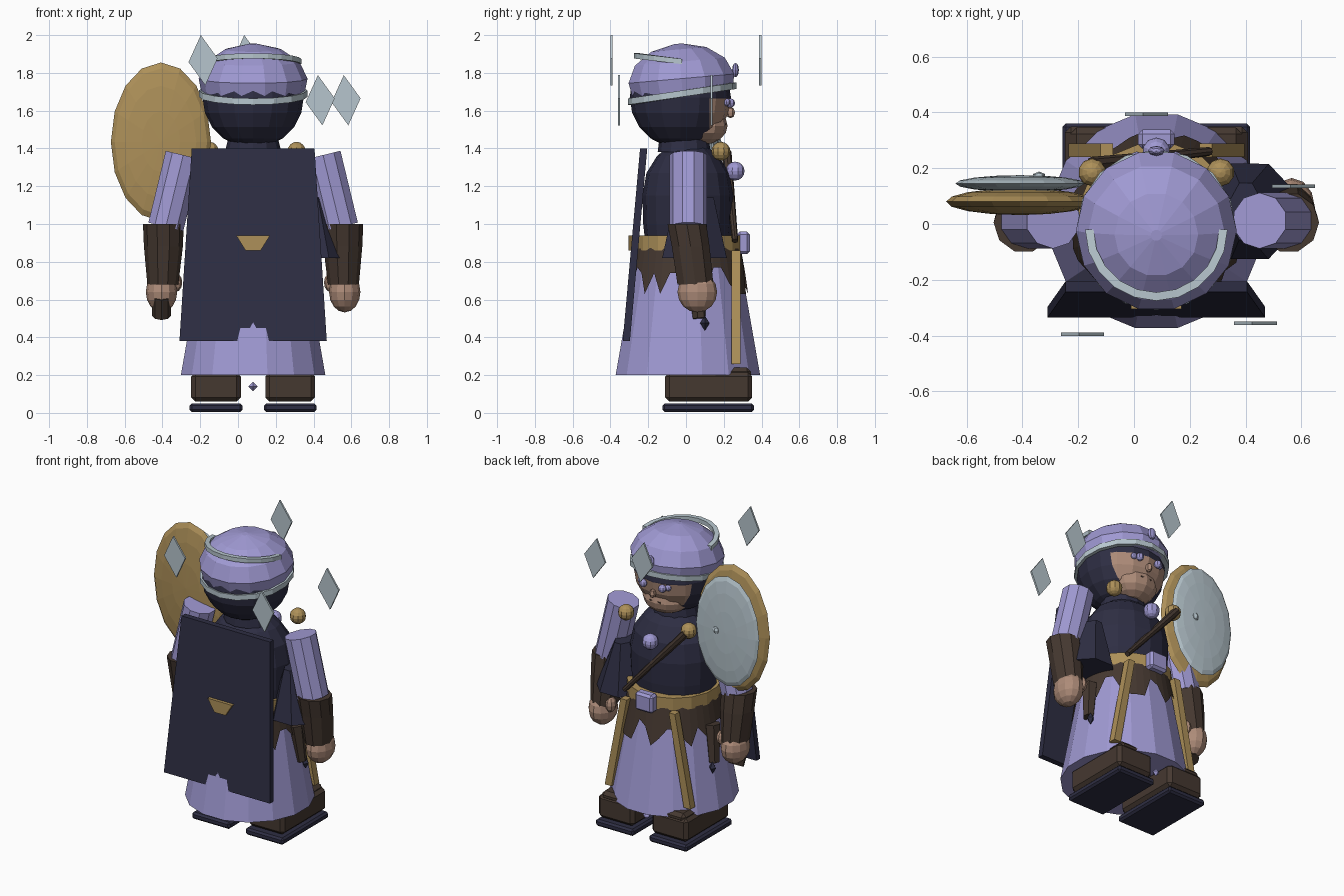
import bpy, bmesh, math, random
from mathutils import Matrix, Vector

if "Cube" in bpy.data.objects:
    bpy.data.objects.remove(bpy.data.objects["Cube"], do_unlink=True)
random.seed(4)
CX = 0.08  # middle of the figure


def material(name, *rgb):
    m = bpy.data.materials.new(name)
    m.use_nodes = True
    m.diffuse_color = (*rgb, 1)
    m.node_tree.nodes["Principled BSDF"].inputs["Base Color"].default_value = (*rgb, 1)
    return m


lavender = material("lavender cloth", 0.35, 0.32, 0.65)
navy = material("dark navy", 0.027, 0.027, 0.056)
brown = material("dark brown leather", 0.06, 0.04, 0.03)
gold = material("old gold", 0.42, 0.28, 0.10)
silver = material("pale silver", 0.47, 0.56, 0.61)
skin = material("skin", 0.42, 0.26, 0.19)


def finish(name, bm, *mats):
    bmesh.ops.recalc_face_normals(bm, faces=bm.faces)
    me = bpy.data.meshes.new(name)
    bm.to_mesh(me)
    bm.free()
    for m in mats:
        me.materials.append(m)
    ob = bpy.data.objects.new(name, me)
    bpy.context.collection.objects.link(ob)
    return ob


def loft(name, rings, n, mat, phase=0.0):
    """Stack of elliptical rings (x, y, z, rx, ry), capped at both ends."""
    bm = bmesh.new()
    loops = [[bm.verts.new((x + rx * math.cos(phase + math.tau * i / n),
                            y + ry * math.sin(phase + math.tau * i / n), z))
              for i in range(n)] for x, y, z, rx, ry in rings]
    for a, b in zip(loops, loops[1:]):
        for i in range(n):
            j = (i + 1) % n
            bm.faces.new((a[i], a[j], b[j], b[i]))
    bm.faces.new(loops[0])
    bm.faces.new(loops[-1])
    return finish(name, bm, mat)


def ball(name, loc, r, mat, u=12, v=8, upright=True):
    bm = bmesh.new()
    bmesh.ops.create_uvsphere(bm, u_segments=u, v_segments=v, radius=1)
    if not upright:
        bmesh.ops.rotate(bm, verts=bm.verts, matrix=Matrix.Rotation(math.pi / 2, 3, "X"))
    r = r if isinstance(r, tuple) else (r, r, r)
    bmesh.ops.scale(bm, vec=r, verts=bm.verts)
    bmesh.ops.translate(bm, vec=loc, verts=bm.verts)
    return finish(name, bm, mat)


def box(name, lo, hi, mat, bevel=0.0):
    lo, hi = Vector(lo), Vector(hi)
    bm = bmesh.new()
    bmesh.ops.create_cube(bm, size=1)
    bmesh.ops.scale(bm, vec=hi - lo, verts=bm.verts)
    bmesh.ops.translate(bm, vec=(lo + hi) / 2, verts=bm.verts)
    if bevel:
        bmesh.ops.bevel(bm, geom=bm.edges[:], offset=bevel, segments=1, affect="EDGES")
    return finish(name, bm, mat)


def slab(name, outline, mat, front, back):
    """Extrude an x-z outline between two depth functions of z."""
    bm = bmesh.new()
    a = [bm.verts.new((x, front(z), z)) for x, z in outline]
    b = [bm.verts.new((x, back(z), z)) for x, z in outline]
    bm.faces.new(a)
    bm.faces.new(b)
    for i in range(len(a)):
        j = (i + 1) % len(a)
        bm.faces.new((a[i], a[j], b[j], b[i]))
    return finish(name, bm, mat)


def rod(name, p, q, r1, r2, mat, n=8):
    p, q = Vector(p), Vector(q)
    bm = bmesh.new()
    bmesh.ops.create_cone(bm, cap_ends=True, segments=n, radius1=r1, radius2=r2, depth=(q - p).length)
    rot = Vector((0, 0, 1)).rotation_difference(q - p).to_matrix().to_4x4()
    bm.transform(Matrix.Translation((p + q) / 2) @ rot)
    return finish(name, bm, mat)


def band(name, centre, r, width, thick, tilt, start, end, n, mat):
    """Tilted strip of a ring between two angles."""
    bm = bmesh.new()
    rows = []
    for i in range(n + 1):
        a = start + (end - start) * i / n
        rows.append([bm.verts.new((centre[0] + rr * math.cos(a), centre[1] + rr * math.sin(a),
                                   centre[2] + tilt * math.sin(a) + dz))
                     for rr, dz in ((r, -width / 2), (r, width / 2), (r - thick, width / 2), (r - thick, -width / 2))])
    for a, b in zip(rows, rows[1:]):
        for k in range(4):
            bm.faces.new((a[k], a[(k + 1) % 4], b[(k + 1) % 4], b[k]))
    bm.faces.new(rows[0])
    bm.faces.new(rows[-1])
    return finish(name, bm, mat)


# Robe, torso, collar and belt
loft("skirt", [(CX, 0.01, 0.2, 0.39, 0.39), (CX, 0.01, 0.9, 0.265, 0.265)], 16, lavender, math.pi / 16)
loft("torso", [(CX, 0.01, z, r, r * 0.86) for z, r in
               ((0.88, 0.26), (1.0, 0.275), (1.15, 0.28), (1.27, 0.255), (1.36, 0.19), (1.41, 0.12))], 16, navy)
loft("collar", [(CX, -0.01, 1.38, 0.15, 0.14), (CX, -0.01, 1.46, 0.13, 0.13)], 12, navy)
loft("belt", [(CX, 0.01, 0.86, 0.285, 0.285), (CX, 0.01, 0.94, 0.285, 0.285)], 16, gold, math.pi / 16)
box("belt_buckle", (CX - 0.065, 0.27, 0.84), (CX + 0.065, 0.338, 0.96), lavender, 0.015)

# Ragged leather overskirt
bm = bmesh.new()
top, low = [], []
for i in range(40):
    a = math.tau * i / 40
    for row, z in ((top, 0.88), (low, random.choice((0.63, 0.68, 0.74, 0.77)))):
        r = 0.39 - (z - 0.2) * 0.1786 + 0.01
        row.append(bm.verts.new((CX + r * math.cos(a), 0.01 + r * math.sin(a), z)))
for i in range(40):
    bm.faces.new((low[i], low[i - 1], top[i - 1], top[i]))
finish("ragged_overskirt", bm, brown)

# Cape with a notched hem and a clasp
cape_y = lambda z: -0.335 + (z - 0.38) * 0.09
slab("cape", [(CX - 0.325, 1.4), (CX + 0.325, 1.4), (CX + 0.39, 0.38), (CX + 0.055, 0.38),
              (CX, 0.48), (CX - 0.055, 0.38), (CX - 0.39, 0.38)], navy, cape_y, lambda z: cape_y(z) + 0.038)
slab("cape_clasp", [(CX - 0.09, 0.94), (CX + 0.09, 0.94), (CX + 0.04, 0.86), (CX - 0.04, 0.86)],
     gold, lambda z: -0.305, lambda z: -0.265)

# Paired parts
for s, side in ((1, "left"), (-1, "right")):
    X = lambda d: CX + s * d
    x0, x1 = sorted((X(0.065), X(0.328)))
    box(side + "_boot", (x0, -0.11, 0.06), (x1, 0.35, 0.215), brown, 0.022)
    box(side + "_boot_toe", (x0 + 0.02, 0.21, 0.18), (x1 - 0.02, 0.345, 0.24), brown, 0.022)
    box(side + "_sole", (x0 - 0.008, -0.125, 0.005), (x1 + 0.008, 0.36, 0.05), navy, 0.012)
    rod(side + "_sleeve", (X(0.37), 0.012, 1.365), (X(0.462), 0.012, 0.985), 0.1, 0.1, lavender, 10)
    loft(side + "_gauntlet", [(X(0.475), 0.005, 1.0, 0.108, 0.108), (X(0.475), 0.025, 0.88, 0.103, 0.105),
                              (X(0.478), 0.05, 0.68, 0.082, 0.1)], 10, brown)
    ball(side + "_hand", (X(0.485), 0.06, 0.64), (0.083, 0.105, 0.108), skin, 12, 8)
    ball(side + "_thumb", (X(0.41), 0.09, 0.69), (0.035, 0.04, 0.05), skin, 8, 6)
    ball(side + "_shoulder_bead", (X(0.23), 0.185, 1.385), 0.05, gold, 10, 8)
    slab(side + "_robe_strip", [(X(0.155), 0.86), (X(0.2), 0.86), (X(0.315), 0.26), (X(0.265), 0.26)],
         gold, lambda z: 0.24, lambda z: 0.288)
    rod(side + "_hip_strap", (X(0.31), 0.05, 0.74), (X(0.335), 0.07, 0.5), 0.05, 0.035, brown, 6)
    ball(side + "_hip_charm", (X(0.345), 0.1, 0.475), (0.025, 0.025, 0.04), navy, 4, 2)
    ball(side + "_eye", (X(0.07), 0.235, 1.64), 0.025, lavender, 8, 6)
    ball(side + "_eye_corner", (X(0.1), 0.215, 1.645), 0.02, lavender, 8, 6)

# One-sided flared drape, sash, beads and grip
loft("shoulder_drape", [(CX + 0.335, 0.045, 0.82, 0.175, 0.185), (CX + 0.32, 0.045, 1.14, 0.06, 0.11)], 8, navy, 0.39)
rod("chest_sash", (CX + 0.19, 0.26, 0.91), (CX - 0.23, 0.215, 1.38), 0.016, 0.026, brown)
ball("chest_bead", (CX, 0.26, 1.28), 0.05, lavender, 10, 8)
ball("hem_charm", (CX, 0.3, 0.14), 0.025, lavender, 4, 2)
rod("hand_grip", (CX - 0.485, 0.0, 0.62), (CX - 0.485, 0.055, 0.515), 0.05, 0.05, brown)

# Head: hair with the face cut out of the same ball
bm = bmesh.new()
bmesh.ops.create_uvsphere(bm, u_segments=16, v_segments=10, radius=0.268)
bmesh.ops.translate(bm, vec=(CX, -0.03, 1.67), verts=bm.verts)
for co, no in (((0, 0.125, 0), (0, 1, 0)), ((0, 0, 1.665), (0, 0, 1))):
    bmesh.ops.bisect_plane(bm, geom=bm.verts[:] + bm.edges[:] + bm.faces[:], plane_co=co, plane_no=no)
for f in bm.faces:
    c = f.calc_center_median()
    f.material_index = int(c.y > 0.125 and c.z < 1.665)
finish("head", bm, navy, skin)
ball("jaw", (CX, 0.09, 1.52), (0.15, 0.13, 0.1), skin, 12, 8)
ball("nose", (CX, 0.235, 1.59), (0.02, 0.025, 0.03), skin, 6, 4)
box("mouth", (CX - 0.04, 0.205, 1.523), (CX + 0.04, 0.213, 1.532), brown)

# Wrapped hat, leaning back, with its bands and gem
hat = loft("wrapped_hat", [(CX, -0.02, z, r, r) for z, r in
                           ((1.69, 0.272), (1.77, 0.288), (1.86, 0.245), (1.925, 0.15), (1.955, 0.02))], 14, lavender)
pivot = Matrix.Translation((CX, -0.02, 1.72))
hat.data.transform(pivot @ Matrix.Rotation(math.radians(5), 4, "X") @ pivot.inverted())
band("lower_hat_band", (CX, -0.02, 1.69), 0.287, 0.034, 0.03, 0.042, 0, math.tau, 16, silver)
band("upper_hat_band", (CX, -0.02, 1.86), 0.255, 0.028, 0.03, -0.03, math.pi, math.tau, 10, silver)
ball("hat_gem", (CX, 0.262, 1.815), (0.03, 0.018, 0.038), lavender, 8, 6)

# Shield: gold dish, silver face and small boss
ball("shield_rim", (-0.408, 0.08, 1.435), (0.265, 0.048, 0.42), gold, 16, 8, False)
ball("shield_face", (-0.408, 0.145, 1.435), (0.232, 0.03, 0.365), silver, 16, 8, False)
ball("shield_boss", (-0.34, 0.17, 1.435), (0.025, 0.018, 0.025), silver, 6, 4)

# Floating shards
for i, (x, y, z) in enumerate(((-0.185, -0.395, 1.867), (0.435, -0.355, 1.655),
                               (0.572, 0.135, 1.655), (0.045, 0.393, 1.867))):
    slab("shard_%d" % (i + 1), [(x - 0.012, z + 0.133), (x + 0.077, z + 0.01), (x + 0.012, z - 0.133), (x - 0.077, z - 0.01)],
         silver, lambda _: y - 0.006, lambda _: y + 0.006)
